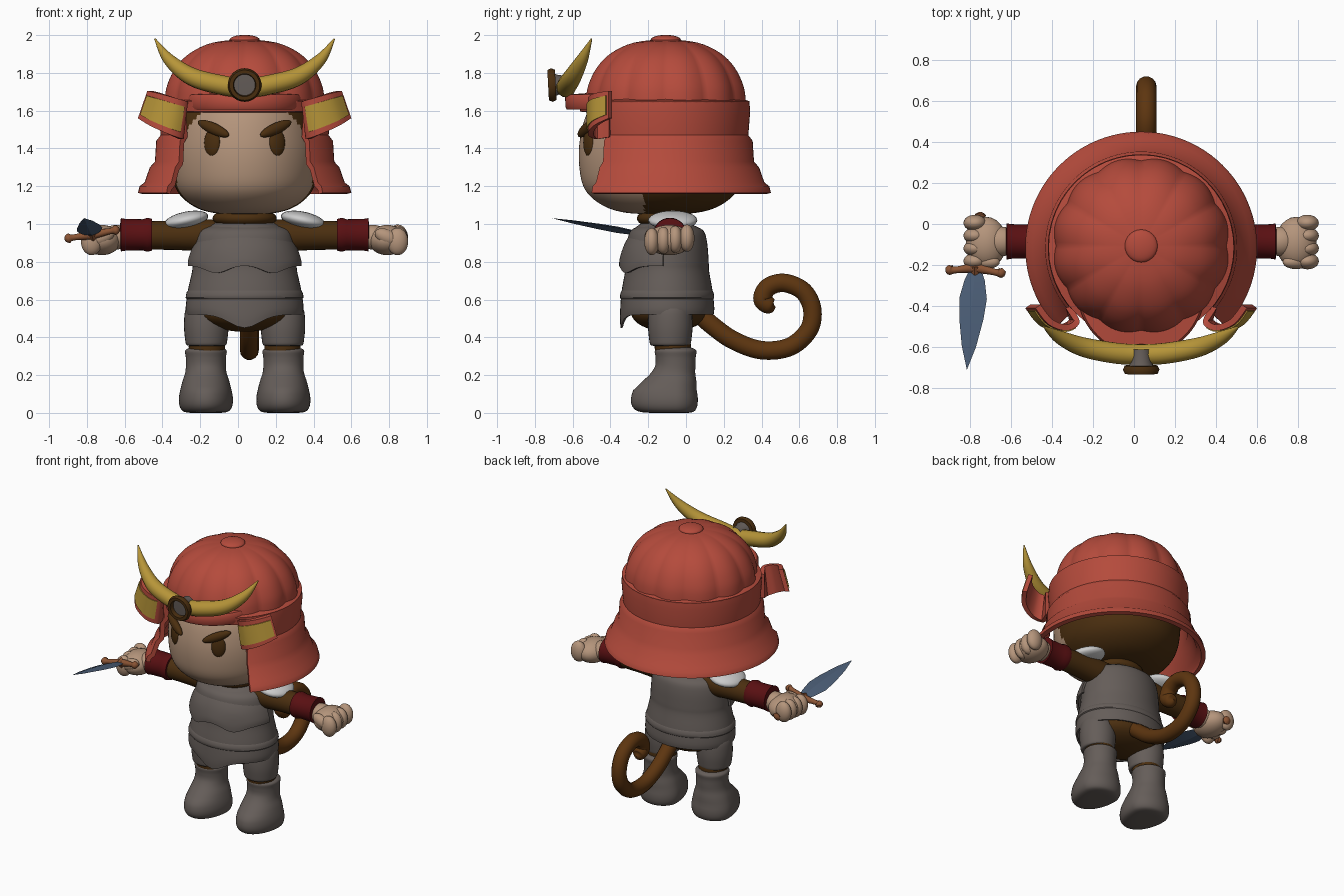
import bpy, bmesh
from math import sin, cos, radians, exp, atan2, sqrt
from mathutils import Matrix, Vector

if "Cube" in bpy.data.objects:
    bpy.data.objects.remove(bpy.data.objects["Cube"])

MID = 0.035  # body symmetry plane


def material(name, r, g, b):
    m = bpy.data.materials.new(name)
    m.use_nodes = True
    m.diffuse_color = (r, g, b, 1)
    m.node_tree.nodes["Principled BSDF"].inputs["Base Color"].default_value = (r, g, b, 1)
    return m


RED = material("helmet red", .46, .07, .045)
GOLD = material("gold", .47, .3, .04)
SKIN = material("skin", .46, .3, .2)
GREY = material("armour grey", .13, .11, .1)
CUFF = material("cuff dark red", .1, .005, .006)
WHITE = material("pad white", .6, .6, .6)
STEEL = material("blade steel", .07, .11, .18)
WOOD = material("hilt wood", .26, .09, .035)
FUR = material("dark fur", .07, .028, .005)
TAIL = material("tail brown", .11, .036, .005)


def spline(points, steps):
    """Catmull-Rom through tuples of any length."""
    if steps < 2:
        return [Vector(p) for p in points]
    p = [Vector(q) for q in points]
    p = [p[0]] + p + [p[-1]]
    out = []
    for a, b, c, d in zip(p, p[1:], p[2:], p[3:]):
        for i in range(steps):
            t = i / steps
            out.append(b + (c - a) * (t / 2) + (a * 2 - b * 5 + c * 4 - d) * (t * t / 2)
                       + (b * 3 - a - c * 3 + d) * (t ** 3 / 2))
    return out + [p[-1]]


def finish(bm, name, mats, mirror=False, rule=None, angle=40):
    bmesh.ops.remove_doubles(bm, verts=bm.verts[:], dist=.0005)
    bmesh.ops.recalc_face_normals(bm, faces=bm.faces[:])
    mesh = bpy.data.meshes.new(name)
    for m in mats if isinstance(mats, list) else [mats]:
        mesh.materials.append(m)
    if rule:
        for f in bm.faces:
            f.material_index = rule(f.calc_center_median())
    bm.to_mesh(mesh)
    bm.free()
    o = bpy.data.objects.new(name, mesh)
    bpy.context.collection.objects.link(o)
    o.location.x = MID
    bpy.ops.object.select_all(action='DESELECT')
    o.select_set(True)
    bpy.context.view_layer.objects.active = o
    bpy.ops.object.shade_smooth_by_angle(angle=radians(angle))
    if mirror:
        o.modifiers.new("Mirror", 'MIRROR')
    return o


def lathe(name, profile, mats, at=(0, 0, 0), sy=1, arc=(0, 360), segs=48, steps=4,
          deform=None, thick=0, axis=None, **kw):
    """Turn (radius, height) points round z, squashed in y."""
    bm = bmesh.new()
    rows = []
    for r, z in spline(profile, steps):
        row = []
        for i in range(segs + 1):
            a = radians(arc[0] + (arc[1] - arc[0]) * i / segs)
            v = Vector((max(r, 0) * cos(a), max(r, 0) * sin(a) * sy, z))
            v = deform(v) if deform else v
            v = axis @ v if axis else v
            row.append(bm.verts.new(v + Vector(at)))
        rows.append(row)
    for a, b in zip(rows, rows[1:]):
        for i in range(segs):
            bm.faces.new((a[i], a[i + 1], b[i + 1], b[i]))
    if thick:
        bmesh.ops.remove_doubles(bm, verts=bm.verts[:], dist=.0005)
        bmesh.ops.recalc_face_normals(bm, faces=bm.faces[:])
        bmesh.ops.solidify(bm, geom=bm.faces[:], thickness=thick)
    return finish(bm, name, mats, **kw)


def blob(name, mat, at, radii, rot=Matrix(), mirror=False):
    bm = bmesh.new()
    bmesh.ops.create_uvsphere(bm, u_segments=24, v_segments=16, radius=1,
                              matrix=Matrix.Translation(at) @ rot @ Matrix.Diagonal((*radii, 1)))
    return finish(bm, name, mat, mirror, angle=80)


def loft(name, rings, mat, **kw):
    bm = bmesh.new()
    rows = [[bm.verts.new(p) for p in ring] for ring in rings]
    n = len(rows[0])
    for a, b in zip(rows, rows[1:]):
        for i in range(n):
            bm.faces.new((a[i], a[(i + 1) % n], b[(i + 1) % n], b[i]))
    bm.faces.new(rows[0])
    bm.faces.new(rows[-1])
    return finish(bm, name, mat, **kw)


def tube(name, points, mat, steps=8):
    """Round tube through (x, y, z, radius) points."""
    c = bpy.data.curves.new(name, 'CURVE')
    c.dimensions, c.bevel_depth, c.bevel_resolution, c.use_fill_caps = '3D', 1, 5, True
    pts = spline(points, steps)
    s = c.splines.new('POLY')
    s.points.add(len(pts) - 1)
    for p, q in zip(s.points, pts):
        p.co, p.radius = (*q[:3], 1), max(q[3], .002)
    c.materials.append(mat)
    o = bpy.data.objects.new(name, c)
    o.location.x = MID
    bpy.context.collection.objects.link(o)
    return o


def turn(deg, axis):
    return Matrix.Rotation(radians(deg), 4, axis)


# Head: skin in front, fur behind
lathe("head", [(0, 1.05), (.17, 1.06), (.28, 1.1), (.36, 1.18), (.388, 1.3), (.385, 1.45),
               (.345, 1.6), (.25, 1.72), (0, 1.8)], [SKIN, FUR], (0, -.13, 0), 1.12, segs=96, steps=6,
      rule=lambda c: int(c.y > -.22 - .45 * max(0, c.z - 1.15)), angle=80)
blob("eye", FUR, (.172, -.515, 1.43), (.047, .02, .072), turn(30, 'Z'), True)
blob("brow", FUR, (.165, -.525, 1.505), (.1, .025, .03), turn(28, 'Z') @ turn(-22, 'Y'), True)


# Helmet: ribbed dome, stepped neck guard, visor
def ribs(v):
    f = 1 + .04 * (abs(sin(6 * atan2(v.y, v.x))) - .6)
    return Vector((v.x * f, v.y * f, v.z))


lathe("helmet_dome", [(.425, 1.6), (.425, 1.66), (.41, 1.74), (.365, 1.83), (.29, 1.905), (.17, 1.96),
                      (0, 1.98)], RED, (0, -.107, 0), segs=144, deform=ribs, angle=25)
blob("dome_knob", RED, (0, -.107, 1.975), (.08, .08, .026))
lathe("helmet_band", [(.4, 1.59), (.445, 1.595), (.452, 1.65), (.4, 1.665)], RED, (0, -.115, 0), steps=1)
lathe("neck_guard", [(.45, 1.65), (.455, 1.6), (.445, 1.47), (.468, 1.44), (.475, 1.33), (.502, 1.3),
                     (.53, 1.22), (.556, 1.2), (.565, 1.165)], RED, (0, -.115, 0), arc=(-43, 223),
      segs=72, steps=1, thick=.03)
lathe("visor", [(.1, 1.63), (.3, 1.605), (.308, 1.62), (.31, 1.67), (.3, 1.685), (.1, 1.7)], RED,
      (0, -.33, 0), arc=(180, 360), steps=1)


# Curled side wings with gold panels: columns of (x low, x high, z low, z high, y)
columns = spline([(.34, .34, 1.46, 1.63, -.4), (.325, .3, 1.45, 1.645, -.48), (.4, .36, 1.475, 1.665, -.52),
                  (.5, .45, 1.52, 1.69, -.49), (.565, .515, 1.56, 1.705, -.41)], 5)


def wing(name, first, last, low, high, front, back, mat):
    rings = []
    for i in range(first, last):
        c = columns[i]
        d = columns[min(i + 1, len(columns) - 1)] - columns[max(i - 1, 0)]
        n = Vector((-d[4], d[0], 0)).normalized()
        ends = [Vector((c[0] + (c[1] - c[0]) * t, c[4], c[2] + (c[3] - c[2]) * t)) for t in (low, high)]
        rings.append([ends[0] + n * front, ends[1] + n * front, ends[1] + n * back, ends[0] + n * back])
    loft(name, rings, mat, mirror=True)


wing("side_wing", 0, len(columns), 0, 1, 0, .03, RED)
wing("wing_panel", 7, len(columns) - 1, .16, .84, -.006, .003, GOLD)

# Horn crest and medallion
half = [(.475, -.5, 1.98, .004), (.4, -.55, 1.87, .032), (.28, -.6, 1.78, .048), (.12, -.63, 1.735, .052)]
tube("horn_crest", half + [(0, -.635, 1.72, .05)] + [(-x, y, z, r) for x, y, z, r in reversed(half)], GOLD)
FORWARD = turn(93, 'X').to_3x3()
lathe("medallion_stem", [(.045, -.02), (.05, .04), (.062, .07), (0, .072)], GREY, (0, -.63, 1.74),
      axis=FORWARD, steps=1)
lathe("medallion_ring", [(.055, .06), (.08, .06), (.089, .08), (.08, .1), (.06, .1), (.055, .06)], FUR,
      (0, -.63, 1.74), axis=FORWARD, steps=1, angle=60)


# Body armour with a longer front flap
def flap(v):
    if v.y < 0 and v.z < .62:
        v.z -= .07 * exp(-(v.x / .11) ** 2) * (.62 - v.z) / .1
    return v


def scallop(v):
    if v.z < .85:
        v.z -= .045 * exp(-((abs(v.x) - .15) / .08) ** 2) * (.85 - v.z) / .08
    return v


lathe("body_armour", [(0, 1.04), (.14, 1.045), (.165, 1), (.24, .965), (.265, .9), (.275, .8), (.278, .75),
                      (.3, .65), (.312, .56), (.308, .52)], GREY, (0, -.1, 0), .8, deform=flap, thick=.012)
lathe("breastplate", [(.12, 1.025), (.2, .98), (.265, .9), (.298, .82), (.302, .78)], GREY, (0, -.1, 0), .84,
      (185, 355), deform=scallop, thick=.014)
lathe("skirt_band", [(.292, .655), (.306, .64), (.312, .61), (.3, .6)], GREY, (0, -.1, 0), .8, steps=2)
blob("hips", FUR, (0, -.09, .53), (.26, .2, .1))
blob("neck", FUR, (0, -.11, 1.03), (.17, .15, .06))

# Arms, cuffs and shoulder pads
SIDE = turn(90, 'Y').to_3x3()
lathe("arm", [(0, .1), (.07, .12), (.085, .2), (.078, .35), (.075, .52)], FUR, (0, -.08, .94), axis=SIDE,
      segs=24, mirror=True)
lathe("cuff", [(.06, .49), (.084, .49), (.09, .515), (.082, .54), (.084, .63), (.088, .655), (.05, .66)], CUFF,
      (0, -.085, .943), axis=SIDE, segs=32, steps=1, mirror=True)
blob("shoulder_pad", WHITE, (.31, -.07, 1.02), (.12, .13, .045), turn(12, 'Y'), True)

# Fists
blob("wrist", SKIN, (.68, -.085, .93), (.08, .072, .065), mirror=True)
blob("palm", SKIN, (.755, -.09, .915), (.1, .125, .08), mirror=True)
for i in range(4):
    blob("finger", SKIN, (.81, .005 - .062 * i, .925 - .006 * i), (.056, .04, .072), mirror=True)
blob("thumb", SKIN, (.755, -.185, .93), (.07, .035, .04), turn(25, 'Y'), True)


# Legs
def foot(v):
    t = min(1, max(0, (.25 - v.z) / .13))
    v.y *= 1 + .65 * t if v.y < 0 else 1 - .18 * t
    return v


lathe("thigh_guard", [(.09, .58), (.112, .54), (.118, .46), (.112, .39), (.105, .36), (.085, .355)], GREY,
      (.203, -.083, 0), segs=32, mirror=True)
lathe("knee", [(.09, .4), (.096, .35), (.09, .3)], FUR, (.2, -.07, 0), segs=32, mirror=True)
lathe("boot", [(0, 0), (.1, .002), (.135, .025), (.143, .08), (.126, .16), (.108, .22), (.106, .29),
               (.11, .33), (.085, .345)], GREY, (.205, -.055, 0), deform=foot, mirror=True, angle=60)

# Curled tail
path = [(.03, .56), (.13, .47), (.25, .385), (.4, .332), (.55, .35), (.65, .44), (.668, .55), (.62, .645),
        (.52, .688), (.435, .665), (.405, .6), (.45, .563), (.475, .56)]
tube("tail", [(.025, y, z, .05 if i < 11 else .068 - .006 * i + .04 * (i < 12)) for i, (y, z) in enumerate(path)],
     TAIL)

# Dagger held in the right fist, built along z
hold = Matrix.Translation((-.772, -.225, .945)) @ turn(-5, 'Z') @ turn(80, 'X') @ turn(10, 'Z')
dagger = [
    lathe("dagger_blade", [(.03, 0), (.05, .05), (.068, .14), (.06, .24), (.035, .38), (0, .495)], STEEL,
          sy=.25, segs=4, steps=1, angle=15),
    tube("dagger_guard", [(-.14, 0, -.01, .012), (-.125, 0, .005, .026), (-.1, 0, .005, .016), (0, 0, -.01, .024),
                          (.1, 0, .005, .016), (.125, 0, .005, .026), (.14, 0, -.01, .012)], WOOD, 4),
    lathe("guard_boss", [(0, -.045), (.045, -.01), (0, .045)], WOOD, sy=.8, segs=4, steps=1, angle=15),
    lathe("dagger_grip", [(0, -.29), (.028, -.275), (.02, -.24), (.022, 0)], WOOD, segs=16, steps=2)]
for part in dagger:
    part.matrix_world = hold
